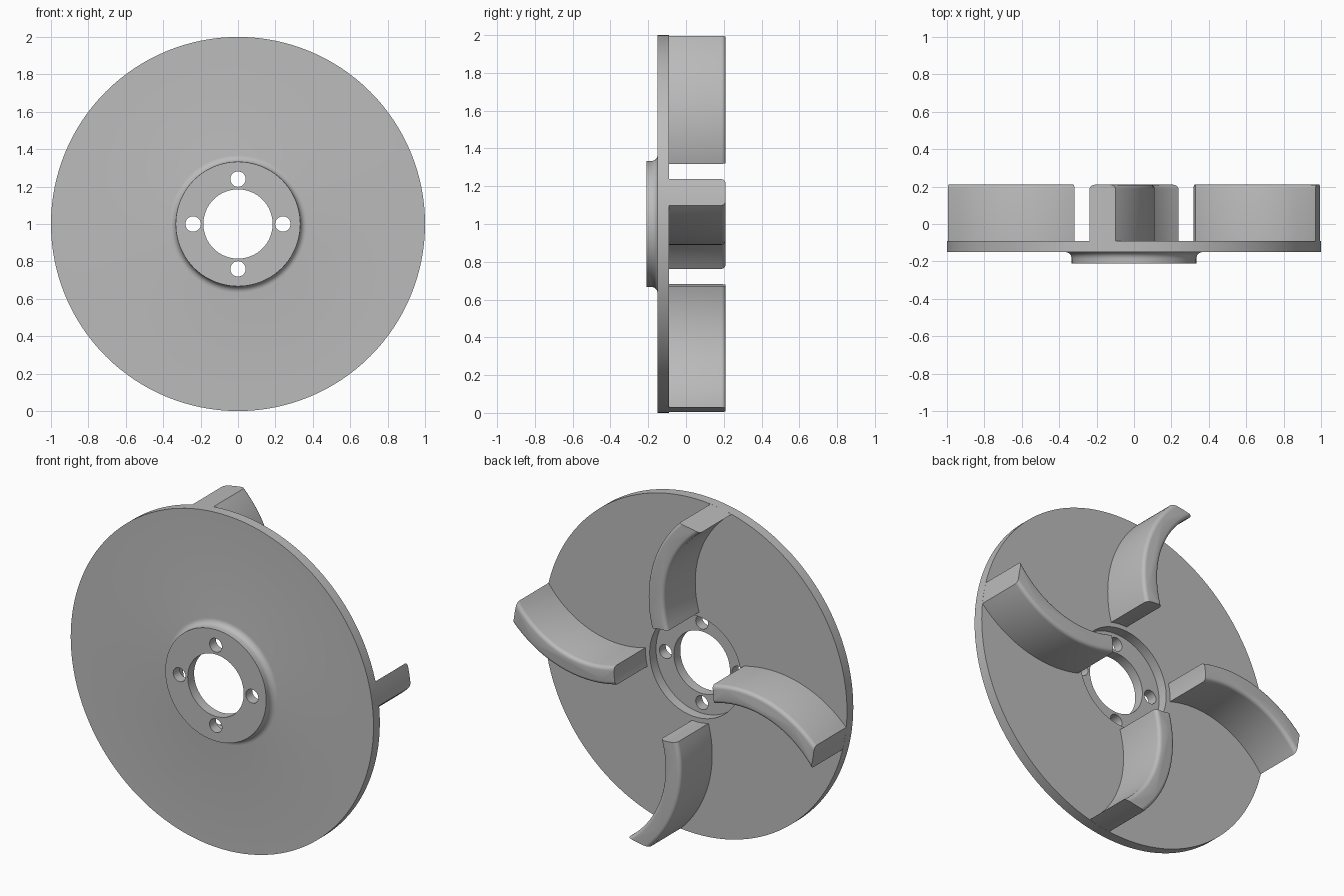
import bpy, bmesh
from math import pi, sin, cos, sqrt, atan2
from mathutils import Matrix, Vector

cube = bpy.data.objects.get("Cube")
if cube:
    bpy.data.objects.remove(cube, do_unlink=True)

metal = bpy.data.materials.new("grey_metal")
metal.use_nodes = True
grey = (0.5, 0.5, 0.5, 1)
metal.diffuse_color = grey
for node in metal.node_tree.nodes:
    if node.type == 'BSDF_PRINCIPLED':
        node.inputs["Base Color"].default_value = grey

BACK, FRONT, FLOOR = -0.09, -0.21, -0.15   # depths along y
RIM, BOSS, RECESS, BORE = 1.0, 0.333, 0.303, 0.185


def finish(name, bm):
    """Turn a bmesh into a smooth-shaded object with crisp edges."""
    bmesh.ops.recalc_face_normals(bm, faces=bm.faces)
    mesh = bpy.data.meshes.new(name)
    bm.to_mesh(mesh)
    bm.free()
    mesh.materials.append(metal)
    obj = bpy.data.objects.new(name, mesh)
    bpy.context.collection.objects.link(obj)
    return obj


def shade(obj):
    bpy.ops.object.select_all(action='DESELECT')
    obj.select_set(True)
    bpy.context.view_layer.objects.active = obj
    bpy.ops.object.shade_smooth_by_angle(angle=pi / 6)


# Disc with raised front boss, root fillet and rear recess, turned about y
fillet = 0.035
profile = [(BORE, FRONT), (BOSS, FRONT)]
for i in range(7):
    a = i / 6 * pi / 2
    profile.append((BOSS + fillet * (1 - cos(a)), FLOOR - fillet * (1 - sin(a))))
profile += [(RIM, FLOOR), (RIM, BACK), (RECESS, BACK), (RECESS, FLOOR), (BORE, FLOOR)]
bm = bmesh.new()
verts = [bm.verts.new((r, y, 1)) for r, y in profile]
edges = [bm.edges.new((v, verts[i - 1])) for i, v in enumerate(verts)]
bmesh.ops.spin(bm, geom=verts + edges, cent=(0, 0, 1), axis=(0, 1, 0),
               angle=2 * pi, steps=128, use_merge=True)
bmesh.ops.remove_doubles(bm, verts=bm.verts, dist=0.0001)
disc = finish("disc_and_hub", bm)

# Four bolt holes through the hub
bm = bmesh.new()
for k in range(4):
    a = k * pi / 2
    place = Matrix.Translation((0.24 * cos(a), -0.18, 1 + 0.24 * sin(a)))
    bmesh.ops.create_cone(bm, cap_ends=True, segments=32, radius1=0.041, radius2=0.041,
                          depth=0.12, matrix=place @ Matrix.Rotation(pi / 2, 4, 'X'))
cutter = finish("bolt_hole_cutter", bm)
cutter.hide_render = True
cut = disc.modifiers.new("bolt_holes", 'BOOLEAN')
cut.operation, cut.solver, cut.object = 'DIFFERENCE', 'EXACT', cutter
bpy.context.view_layer.objects.active = disc
bpy.ops.object.modifier_apply(modifier=cut.name)
bpy.data.objects.remove(cutter, do_unlink=True)
shade(disc)


def meet(cx, cz, radius, ring):
    """Angle on the blade arc where it crosses a ring round the hub axis."""
    d = sqrt(cx * cx + cz * cz)
    along = (ring * ring - radius * radius + d * d) / (2 * d)
    h = sqrt(ring * ring - along * along)
    ux, uz = cx / d, cz / d
    hits = [(along * ux + s * h * uz, along * uz - s * h * ux) for s in (1, -1)]
    x, z = max(hits)if ring < 0.5 else max(hits, key=lambda p: p[1])
    return atan2(z - cz, x - cx)


def arc(cx, cz, radius, start, end, n):
    return [(cx + radius * cos(start + (end - start) * i / n),
             cz + radius * sin(start + (end - start) * i / n)) for i in range(n + 1)]


def blade(name, turn):
    cx, cz, outer, inner, n = -0.58, 0.5, 0.69, 0.582, 24
    tip, root = 0.9995, 0.33
    o = arc(cx, cz, outer, meet(cx, cz, outer, root), meet(cx, cz, outer, tip), n)
    i = arc(cx, cz, inner, meet(cx, cz, inner, tip), meet(cx, cz, inner, root), n)

    def cap(p, q, ring):
        a, b = atan2(p[1], p[0]), atan2(q[1], q[0])
        return arc(0, 0, ring, a, b, 4)[1:-1]

    outline = o + cap(o[-1], i[0], tip) + i + cap(i[-1], o[0], root)
    bm = bmesh.new()
    base = bm.faces.new([bm.verts.new((x, BACK - 0.004, z)) for x, z in outline])
    made = bmesh.ops.extrude_face_region(bm, geom=[base], use_keep_orig=True)["geom"]
    top = [v for v in made if isinstance(v, bmesh.types.BMVert)]
    bmesh.ops.translate(bm, verts=top, vec=(0, 0.21 - BACK + 0.004, 0))

    # Round the two long rear edges only
    def on_side(v):
        r = (Vector((v.co.x, v.co.z)) - Vector((cx, cz))).length
        return abs(r - outer) < 0.0005 or abs(r - inner) < 0.0005
    long_edges = [e for e in bm.edges if all(v.co.y > 0.2 and on_side(v) for v in e.verts)]
    bmesh.ops.bevel(bm, geom=long_edges, offset=0.022, offset_type='OFFSET',
                    segments=4, profile=0.5, affect='EDGES', clamp_overlap=True)
    bm.transform(Matrix.Translation((0, 0, 1)) @ Matrix.Rotation(turn, 4, 'Y'))
    shade(finish(name, bm))


# Four curved vanes on the rear face
for k, side in enumerate(("top", "left", "bottom", "right")):
    blade(side + "_blade", k * pi / 2)
